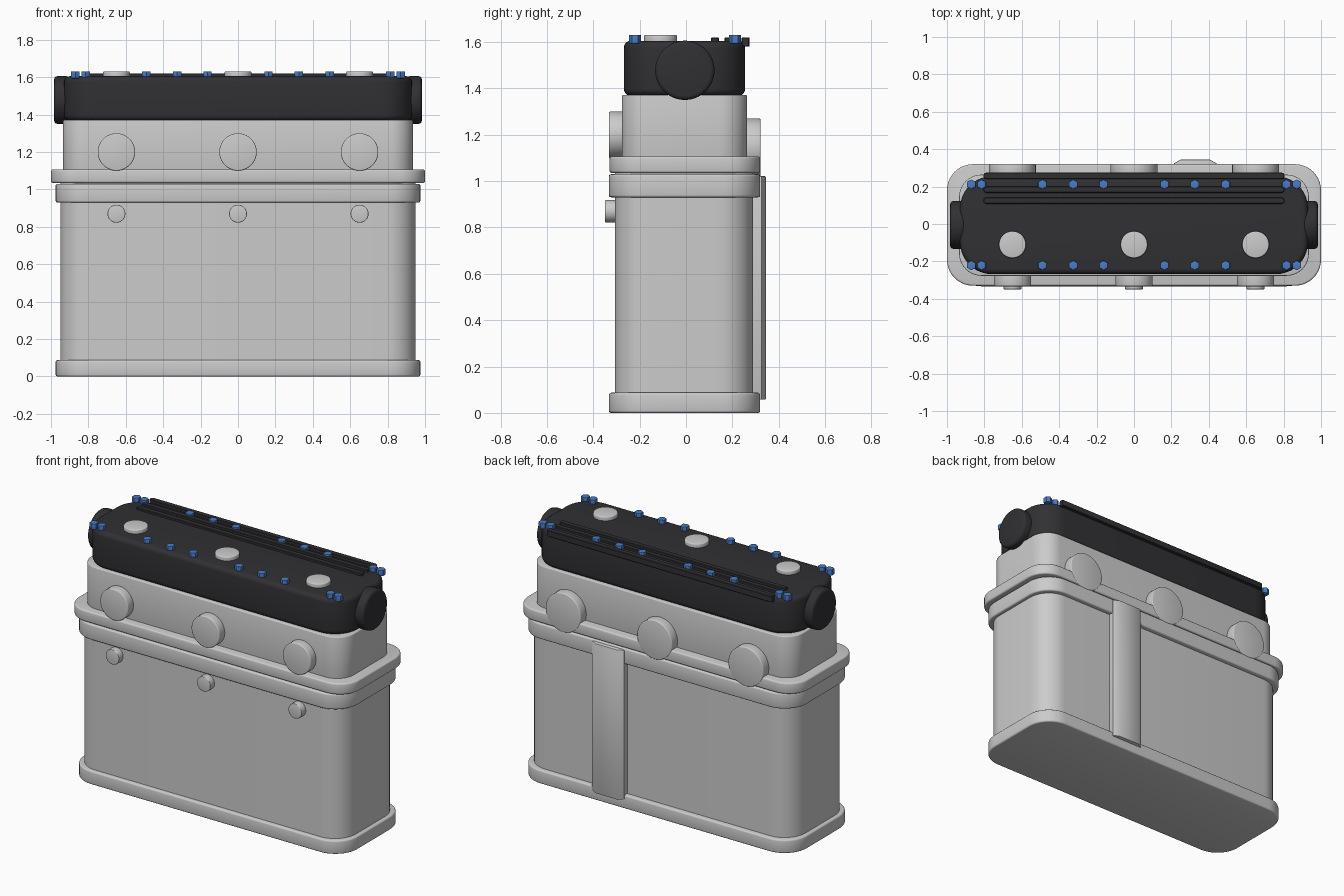
import bpy, bmesh, math
from mathutils import Matrix

if "Cube" in bpy.data.objects:
    bpy.data.objects.remove(bpy.data.objects["Cube"])

def material(name, rgb):
    m = bpy.data.materials.new(name)
    m.diffuse_color = (*rgb, 1)
    m.use_nodes = True
    m.node_tree.nodes["Principled BSDF"].inputs["Base Color"].default_value = m.diffuse_color
    return m

BLACK = material("black_plastic", (0.03, 0.03, 0.034))
BLUE = material("blue_bolt", (0.07, 0.2, 0.56))

def finish(name, bm, mat=None):
    bmesh.ops.recalc_face_normals(bm, faces=bm.faces)
    me = bpy.data.meshes.new(name)
    bm.to_mesh(me)
    bm.free()
    ob = bpy.data.objects.new(name, me)
    bpy.context.collection.objects.link(ob)
    if mat:
        me.materials.append(mat)
    return ob

def prism(name, pts, h, bevel=0, segs=3, mat=None, matrix=Matrix()):
    """Extrude an outline along local z and round both rims."""
    bm = bmesh.new()
    base = bm.faces.new([bm.verts.new((x, y, 0)) for x, y in pts])
    ext = bmesh.ops.extrude_face_region(bm, geom=[base], use_keep_orig=True)
    bmesh.ops.translate(bm, vec=(0, 0, h),
                        verts=[v for v in ext["geom"] if isinstance(v, bmesh.types.BMVert)])
    if bevel:
        rim = [e for e in bm.edges if abs(e.verts[0].co.z - e.verts[1].co.z) < 1e-5]
        bmesh.ops.bevel(bm, geom=rim, offset=bevel, segments=segs, profile=0.5, affect='EDGES')
    bm.transform(matrix)
    return finish(name, bm, mat)

def slab(name, hx, y0, y1, z0, z1, r, bevel=0.01, segs=3, mat=None, cx=0, n=10):
    """Rounded rectangle block."""
    hy, cy = (y1 - y0) / 2, (y0 + y1) / 2
    pts = []
    for k, (sx, sy) in enumerate([(1, 1), (-1, 1), (-1, -1), (1, -1)]):
        for i in range(n + 1):
            a = math.pi / 2 * (k + i / n)
            pts.append((sx * (hx - r) + r * math.cos(a), sy * (hy - r) + r * math.sin(a)))
    return prism(name, pts, z1 - z0, bevel, segs, mat, Matrix.Translation((cx, cy, z0)))

def disc(name, r, h, loc, axis='Z', bevel=0.006, sides=48, mat=None):
    """Round boss growing from loc along axis."""
    rot = {'Z': Matrix(), 'X': Matrix.Rotation(math.pi / 2, 4, 'Y'),
           'Y': Matrix.Rotation(-math.pi / 2, 4, 'X')}[axis]
    pts = [(r * math.cos(a), r * math.sin(a))
           for a in (math.tau * (i + 0.5) / sides for i in range(sides))]
    return prism(name, pts, h, bevel, 3, mat, Matrix.Translation(loc) @ rot)

# Stacked housing
slab("base_flange", 0.975, -0.333, 0.32, 0, 0.087, 0.16)
slab("main_body", 0.95, -0.307, 0.29, 0.05, 1.05, 0.15, 0)
slab("lower_flange", 0.975, -0.333, 0.32, 0.93, 1.03, 0.16)
slab("upper_flange", 1.0, -0.33, 0.32, 1.035, 1.107, 0.14)
slab("head", 0.935, -0.277, 0.264, 1.06, 1.372, 0.12, 0.006)
slab("top_cover", 0.93, -0.268, 0.255, 1.368, 1.605, 0.17, 0.03, 5, BLACK)

# Back channel with chamfered long sides
strip = [(0.215, 0.28), (0.44, 0.28), (0.44, 0.325), (0.405, 0.345), (0.25, 0.345), (0.215, 0.325)]
prism("back_channel", strip, 0.965, 0.006, 2, None, Matrix.Translation((0, 0, 0.057)))

# Bosses, buttons and caps in three stations
for x in (-0.65, 0, 0.65):
    disc("front_boss", 0.1, 0.073, (x, -0.333, 1.2), 'Y')
    disc("back_boss", 0.125, 0.07, (x, 0.252, 1.145), 'Y')
    disc("front_button", 0.048, 0.06, (x, -0.35, 0.87), 'Y', 0.004, 32)
    disc("top_cap", 0.072, 0.04, (x, -0.11, 1.59), 'Z')

# Round end caps
for x in (-0.983, 0.903):
    disc("end_cap", 0.128, 0.08, (x, -0.005, 1.478), 'X', 0.018, 48, BLACK)

# Rails along the back of the cover
for y0, y1, z0 in ((0.108, 0.142, 1.59), (0.167, 0.2, 1.59), (0.24, 0.275, 1.58)):
    slab("cover_rail", 0.805, y0, y1, z0, 1.62, 0.015, 0.003, 1, BLACK, n=2)

# Hex bolts
for x in (0.163, 0.325, 0.49, 0.815, 0.87):
    for s in (-1, 1):
        for y in (-0.221, 0.212):
            disc("bolt", 0.026, 0.037, (s * x, y, 1.594), 'Z', 0.002, 6, BLUE)

# Smooth shading with sharp edges kept
bpy.ops.object.select_all(action='SELECT')
bpy.context.view_layer.objects.active = bpy.context.selected_objects[0]
bpy.ops.object.shade_smooth_by_angle(angle=math.radians(35))
